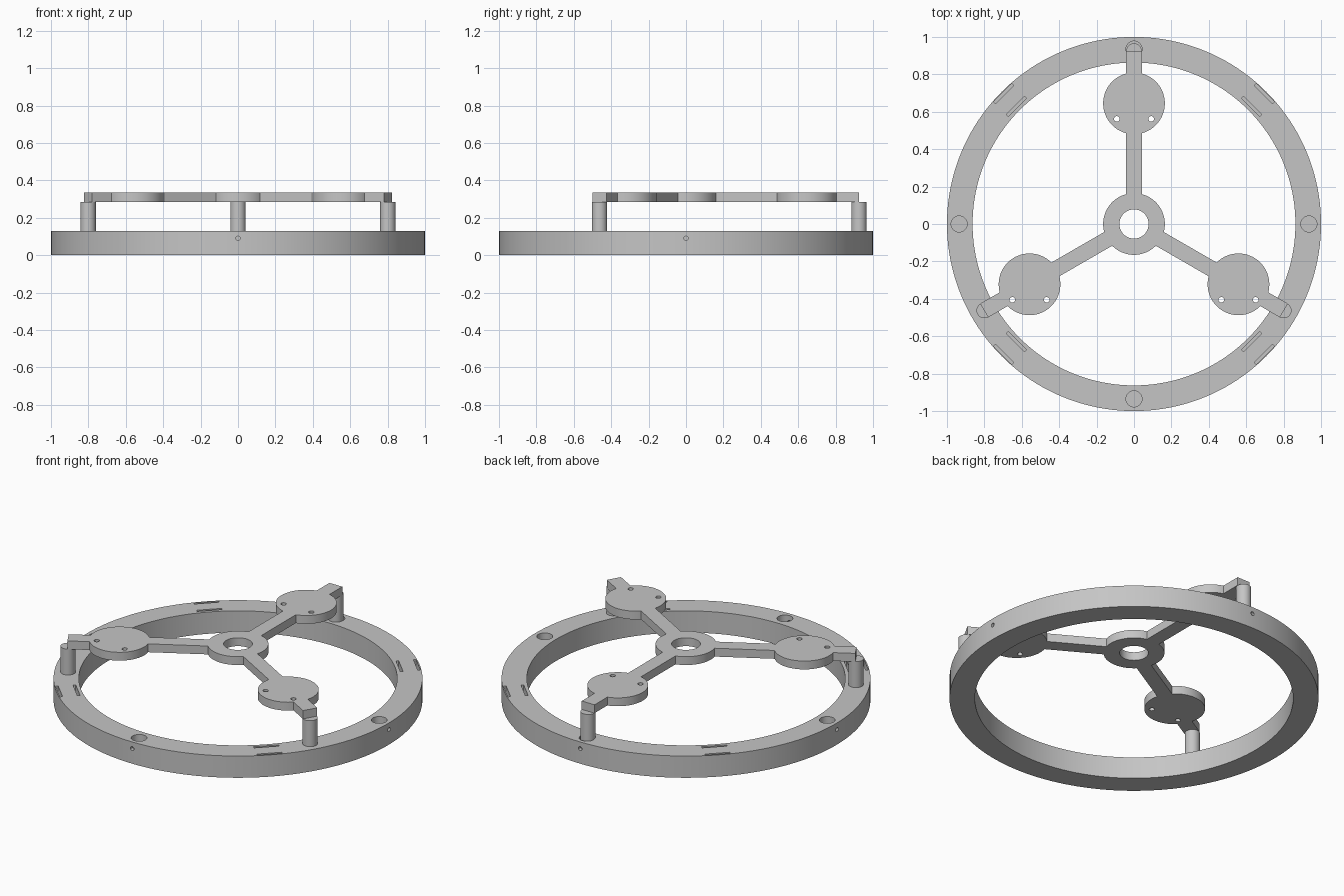
import bpy
from math import radians, pi
from mathutils import Vector, Matrix

if "Cube" in bpy.data.objects:
    bpy.data.objects.remove(bpy.data.objects["Cube"], do_unlink=True)

grey = bpy.data.materials.new("plain grey")
grey.use_nodes = True
COLOUR = (0.56, 0.56, 0.56, 1)
grey.diffuse_color = COLOUR
grey.node_tree.nodes["Principled BSDF"].inputs["Base Color"].default_value = COLOUR

RING_TOP, ARM_LOW, ARM_TOP = 0.13, 0.285, 0.335
ARM_ANGLES = [radians(a) for a in (90, 210, 330)]


def polar(radius, angle, z=0.0):
    return Matrix.Rotation(angle, 3, "Z") @ Vector((radius, 0, z))


def finish(name):
    obj = bpy.context.object
    obj.name = name
    obj.data.materials.append(grey)
    return obj


def cylinder(name, radius, centre, low, high, sides=64):
    bpy.ops.mesh.primitive_cylinder_add(
        vertices=sides, radius=radius, depth=high - low,
        location=(centre[0], centre[1], (low + high) / 2))
    return finish(name)


def box(name, size, centre, angle):
    bpy.ops.mesh.primitive_cube_add(size=1, location=centre, rotation=(0, 0, angle))
    obj = finish(name)
    obj.scale = size
    return obj


def combine(target, tool, operation):
    mod = target.modifiers.new("combine", "BOOLEAN")
    mod.operation, mod.solver, mod.object = operation, "EXACT", tool
    bpy.context.view_layer.update()
    bpy.ops.object.select_all(action="DESELECT")
    bpy.context.view_layer.objects.active = target
    target.select_set(True)
    bpy.ops.object.modifier_apply(modifier=mod.name)
    bpy.data.objects.remove(tool, do_unlink=True)


def smooth(obj):
    bpy.ops.object.select_all(action="DESELECT")
    bpy.context.view_layer.objects.active = obj
    obj.select_set(True)
    bpy.ops.object.shade_smooth_by_angle(angle=radians(30))


# Base ring
ring = cylinder("base_ring", 1.0, (0, 0), 0, RING_TOP, 160)
combine(ring, cylinder("cutter", 0.863, (0, 0), -0.1, 0.3, 160), "DIFFERENCE")

for i in range(4):
    # Blind socket and the small screw hole leading into it from the rim
    angle = i * pi / 2
    combine(ring, cylinder("cutter", 0.043, polar(0.935, angle), 0.04, 0.2, 40), "DIFFERENCE")
    bpy.ops.mesh.primitive_cylinder_add(
        vertices=12, radius=0.012, depth=0.1,
        location=polar(0.985, angle, 0.09), rotation=(0, pi / 2, angle))
    combine(ring, finish("cutter"), "DIFFERENCE")
    # Pair of narrow strap slots on each diagonal
    angle += pi / 4
    for radius in (0.889, 0.985):
        slot = box("cutter", (0.015, 0.138, 0.12), polar(radius, angle, RING_TOP), angle)
        combine(ring, slot, "DIFFERENCE")
smooth(ring)

# Three-armed bracket: hub, arms and round pads
bracket = cylinder("arm_bracket", 0.165, (0, 0), ARM_LOW, ARM_TOP)
for angle in ARM_ANGLES:
    arm = box("arm", (0.825, 0.085, ARM_TOP - ARM_LOW),
              polar(0.5125, angle, (ARM_LOW + ARM_TOP) / 2), angle)
    combine(bracket, arm, "UNION")
    pad = cylinder("pad", 0.165, polar(0.645, angle), ARM_LOW, ARM_TOP)
    combine(bracket, pad, "UNION")

# Centre bore and the two pin holes in every pad
combine(bracket, cylinder("cutter", 0.078, (0, 0), 0.2, 0.4), "DIFFERENCE")
for angle in ARM_ANGLES:
    for side in (-1, 1):
        spot = polar(0.645, angle) + Vector((side * 0.092, -0.083, 0))
        combine(bracket, cylinder("cutter", 0.015, spot, 0.2, 0.4, 20), "DIFFERENCE")
smooth(bracket)

# Posts carrying the arm tips
for number, angle in enumerate(ARM_ANGLES, 1):
    post = cylinder(f"post_{number}", 0.041, polar(0.925, angle), 0.06, ARM_LOW, 40)
    smooth(post)
